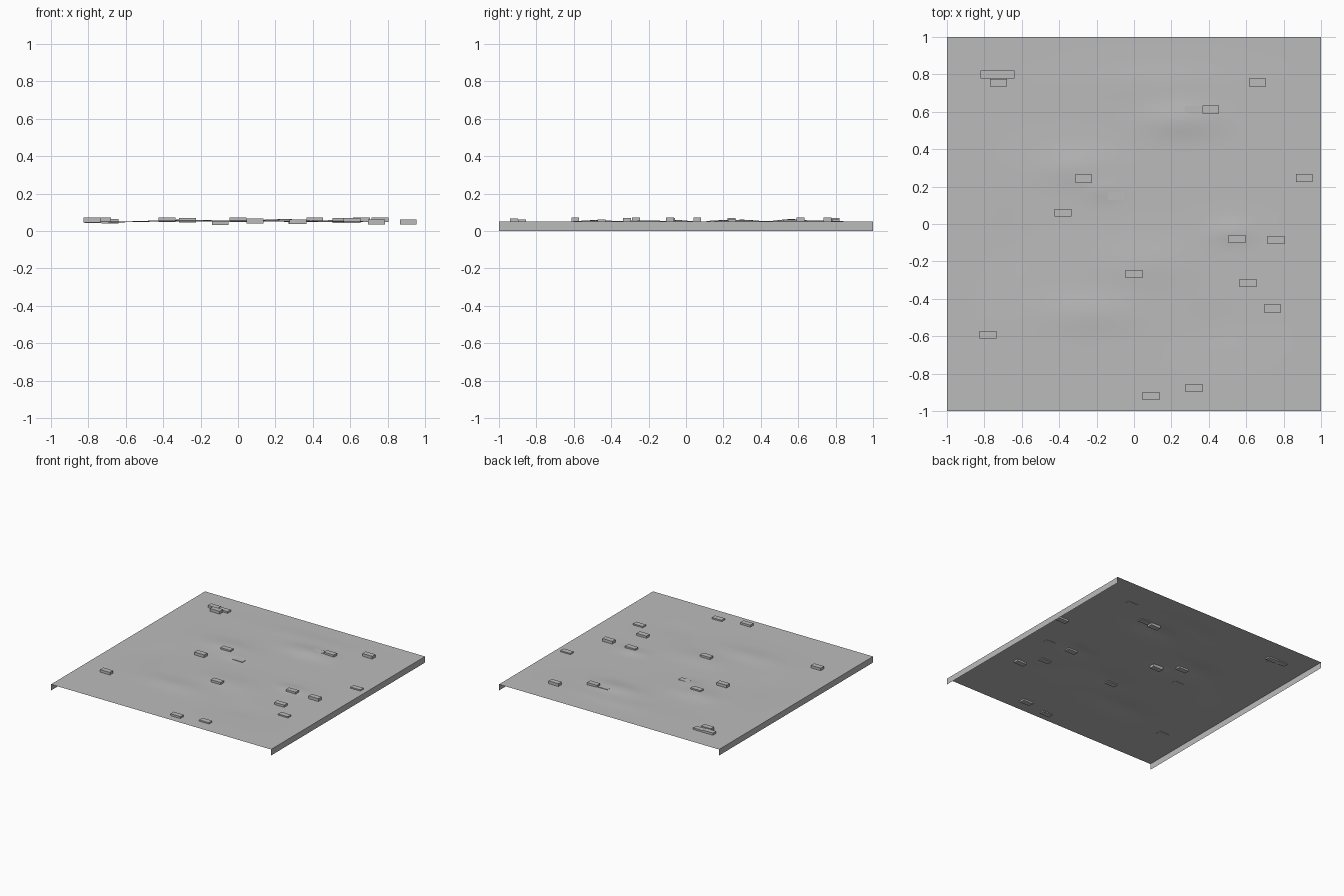
import bpy, bmesh, math

cube = bpy.data.objects.get("Cube")
if cube:
    bpy.data.objects.remove(cube, do_unlink=True)

grey = bpy.data.materials.new("stone grey")
grey.use_nodes = True
grey.diffuse_color = (0.5, 0.5, 0.5, 1)
grey.node_tree.nodes["Principled BSDF"].inputs["Base Color"].default_value = (0.5, 0.5, 0.5, 1)

LEVEL = 0.05

# Low swells in the ground: x, y, radius x, radius y, height
SWELLS = [
    (-0.30, 0.30, 0.20, 0.10, 0.010),
    (-0.16, 0.18, 0.10, 0.06, 0.006),
    (0.25, 0.56, 0.20, 0.09, 0.013),
    (0.15, 0.75, 0.35, 0.10, 0.005),
    (-0.25, -0.48, 0.25, 0.10, 0.008),
    (0.05, -0.22, 0.25, 0.12, 0.007),
    (0.52, -0.04, 0.12, 0.06, 0.008),
    (-0.65, -0.10, 0.15, 0.20, -0.004),
    (0.45, -0.55, 0.20, 0.12, -0.003),
]


def ground_height(x, y):
    fade = min(1, (1 - abs(x)) * 5) * min(1, (1 - abs(y)) * 5)
    swell = sum(h * math.exp(-((x - cx) / rx) ** 2 - ((y - cy) / ry) ** 2)
                for cx, cy, rx, ry, h in SWELLS)
    return LEVEL + fade * swell


def add_object(name, bm):
    mesh = bpy.data.meshes.new(name)
    bm.to_mesh(mesh)
    bm.free()
    mesh.materials.append(grey)
    obj = bpy.data.objects.new(name, mesh)
    bpy.context.collection.objects.link(obj)
    return obj


# Gently rolling ground sheet
bm = bmesh.new()
bmesh.ops.create_grid(bm, x_segments=80, y_segments=80, size=1)
for v in bm.verts:
    v.co.z = ground_height(v.co.x, v.co.y)
for f in bm.faces:
    f.smooth = True
add_object("ground", bm)

# Thin skirts under the two side edges
for name, x in (("left_skirt", 1), ("right_skirt", -1)):
    bm = bmesh.new()
    corners = [(x, -x, 0), (x, x, 0), (x, x, LEVEL), (x, -x, LEVEL)]
    bm.faces.new([bm.verts.new(c) for c in corners])
    add_object(name, bm)

# Scattered blocks, some partly sunk: x, y, top height
BLOCKS = [
    (-0.775, 0.80, 0.068), (-0.685, 0.80, 0.064), (-0.725, 0.755, 0.073),
    (0.66, 0.757, 0.073), (0.41, 0.613, 0.072), (0.315, 0.61, 0.061),
    (-0.27, 0.243, 0.069), (-0.095, 0.15, 0.056), (-0.38, 0.06, 0.073),
    (0.91, 0.245, 0.06), (0.55, -0.08, 0.068), (0.76, -0.085, 0.073),
    (0, -0.268, 0.073), (0.61, -0.315, 0.068), (0.74, -0.452, 0.06),
    (-0.78, -0.592, 0.071), (0.09, -0.92, 0.066), (0.32, -0.877, 0.061),
]
for i, (x, y, top) in enumerate(BLOCKS):
    bm = bmesh.new()
    bmesh.ops.create_cube(bm, size=1)
    bmesh.ops.scale(bm, vec=(0.09, 0.042, 0.025), verts=bm.verts)
    block = add_object(f"block_{i + 1}", bm)
    block.location = (x, y, top - 0.0125)
